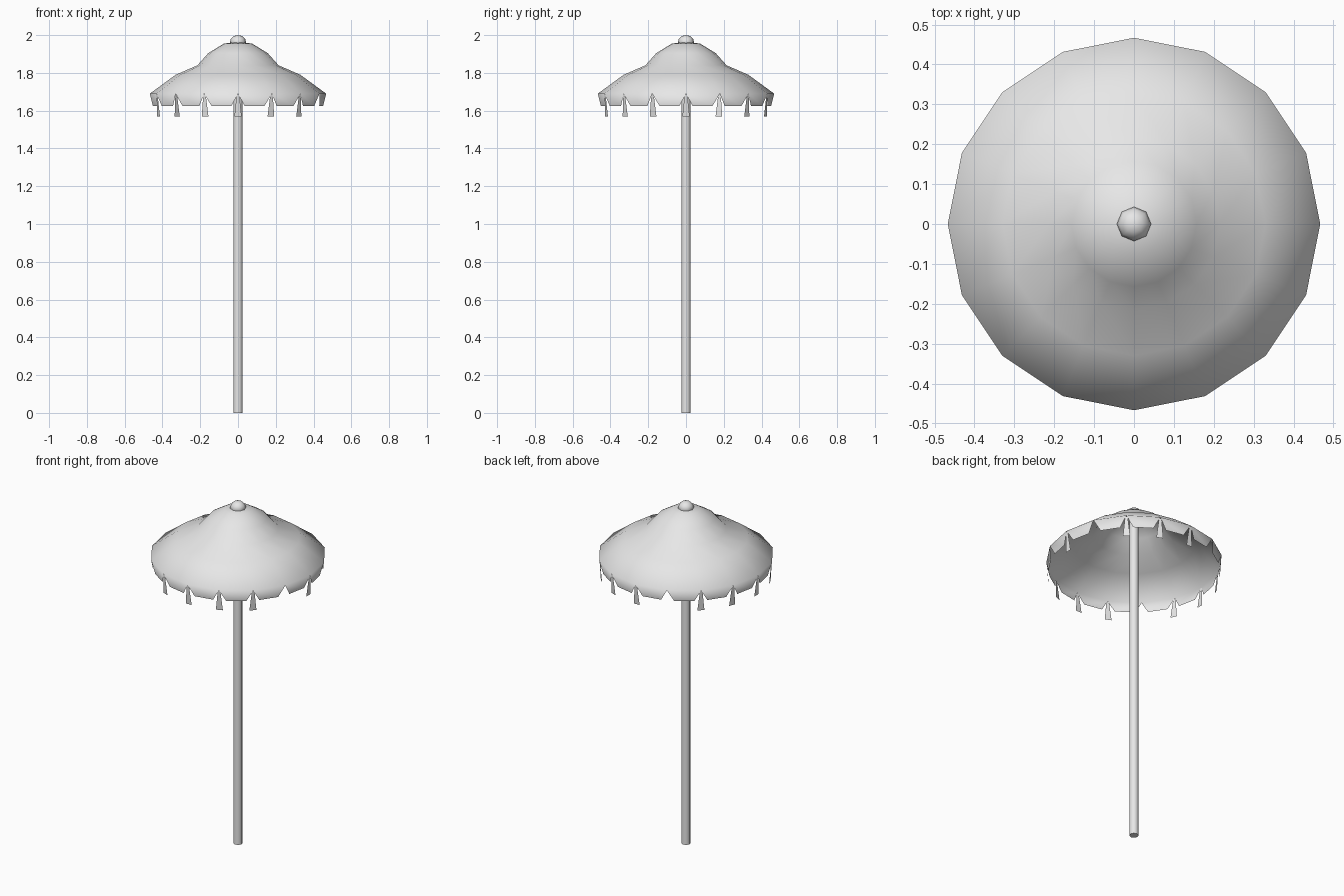
import bpy, bmesh, math
from mathutils import Vector

cube = bpy.data.objects.get("Cube")
if cube:
    bpy.data.objects.remove(cube, do_unlink=True)

SIDES = 16
STEP = math.tau / SIDES
RIM_Z, HEM_Z, TASSEL_Z = 1.69, 1.625, 1.57

grey = bpy.data.materials.new("light grey")
grey.use_nodes = True
grey.diffuse_color = (0.8, 0.8, 0.8, 1)
grey.node_tree.nodes["Principled BSDF"].inputs["Base Color"].default_value = (0.8, 0.8, 0.8, 1)


def polar(radius, angle, z):
    return Vector((radius * math.cos(angle), radius * math.sin(angle), z))


def finish(name, bm, sharp_angle):
    mesh = bpy.data.meshes.new(name)
    bm.to_mesh(mesh)
    bm.free()
    mesh.materials.append(grey)
    obj = bpy.data.objects.new(name, mesh)
    bpy.context.collection.objects.link(obj)
    bpy.ops.object.select_all(action='DESELECT')
    obj.select_set(True)
    bpy.context.view_layer.objects.active = obj
    bpy.ops.object.shade_smooth_by_angle(angle=math.radians(sharp_angle))
    return obj


# Canopy: bell profile swept round, with a scalloped valance on the rim
profile = [(0.075, 1.955), (0.157, 1.905), (0.215, 1.84), (0.33, 1.79), (0.467, RIM_Z)]
bm = bmesh.new()
rings = [[bm.verts.new(polar(r, i * STEP, z)) for i in range(SIDES)] for r, z in profile]
crown = bm.verts.new((0, 0, 1.965))
for i in range(SIDES):
    j = (i + 1) % SIDES
    bm.faces.new((crown, rings[0][i], rings[0][j]))
    for upper, lower in zip(rings, rings[1:]):
        bm.faces.new((upper[i], lower[i], lower[j], upper[j]))
    # Valance panel, narrowing towards its hem
    a, b = polar(0.458, i * STEP, HEM_Z), polar(0.458, j * STEP, HEM_Z)
    left, right = bm.verts.new(a.lerp(b, 0.2)), bm.verts.new(a.lerp(b, 0.8))
    bm.faces.new((rings[-1][i], left, right, rings[-1][j]))
finish("canopy", bm, 100)

# Tassels hanging in the notches, a few of them lost
lost = {1, 5, 10, 15}
bm = bmesh.new()
for i in range(SIDES):
    if i in lost:
        continue
    angle = i * STEP
    side = Vector((-math.sin(angle), math.cos(angle), 0))
    top, bottom = polar(0.464, angle, RIM_Z - 0.005), polar(0.455, angle, TASSEL_Z)
    corners = (top - side * 0.007, bottom - side * 0.019,
               bottom + side * 0.019, top + side * 0.007)
    bm.faces.new([bm.verts.new(c) for c in corners])
finish("tassels", bm, 30)

# Pole
bm = bmesh.new()
bmesh.ops.create_cone(bm, cap_ends=True, segments=8, radius1=0.025, radius2=0.025, depth=1.95)
bmesh.ops.translate(bm, verts=bm.verts, vec=(0, 0, 0.975))
finish("pole", bm, 50)

# Finial: flattened ball on the crown
bm = bmesh.new()
bmesh.ops.create_uvsphere(bm, u_segments=8, v_segments=6, radius=0.043)
bmesh.ops.scale(bm, verts=bm.verts, vec=(1, 1, 0.85))
bmesh.ops.translate(bm, verts=bm.verts, vec=(0, 0, 2 - 0.043 * 0.85))
finish("finial", bm, 60)
